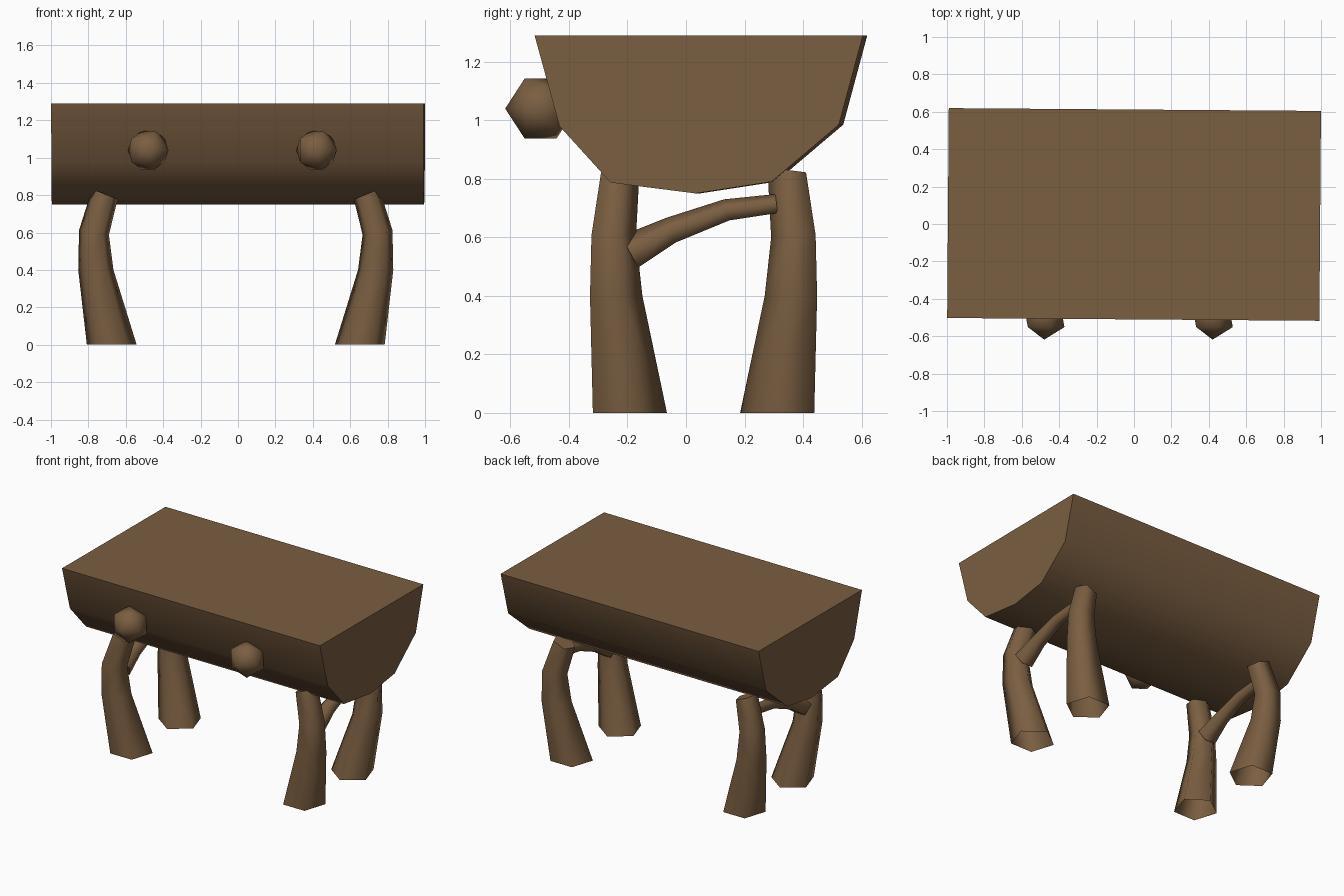
import bpy, bmesh, math
from mathutils import Matrix, Vector

if "Cube" in bpy.data.objects:
    bpy.data.objects.remove(bpy.data.objects["Cube"])

wood = bpy.data.materials.new("brown_wood")
wood.diffuse_color = (0.195, 0.112, 0.053, 1)
wood.use_nodes = True
wood.node_tree.nodes["Principled BSDF"].inputs["Base Color"].default_value = wood.diffuse_color


def finish(name, bm, angle=80):
    bmesh.ops.recalc_face_normals(bm, faces=bm.faces)
    me = bpy.data.meshes.new(name)
    bm.to_mesh(me)
    bm.free()
    ob = bpy.data.objects.new(name, me)
    bpy.context.collection.objects.link(ob)
    me.materials.append(wood)
    bpy.ops.object.select_all(action='DESELECT')
    ob.select_set(True)
    bpy.context.view_layer.objects.active = ob
    bpy.ops.object.shade_smooth_by_angle(angle=math.radians(angle))
    return ob


def loft(name, rings, caps):
    """Skin a list of closed rings; caps is (cap first, cap last)."""
    bm = bmesh.new()
    vs = [[bm.verts.new(p) for p in ring] for ring in rings]
    n = len(vs[0])
    for a, b in zip(vs, vs[1:]):
        for i in range(n):
            j = (i + 1) % n
            bm.faces.new((a[i], a[j], b[j], b[i]))
    if caps[0]:
        bm.faces.new(vs[0])
    if caps[1]:
        bm.faces.new(vs[-1])
    return finish(name, bm)


# Half log body: flat top, faceted round underside, very slightly turned
profile = [(-0.51, 1.29), (-0.425, 0.98), (-0.25, 0.787), (0.04, 0.75),
           (0.30, 0.79), (0.53, 0.985), (0.612, 1.29)]
turn = Matrix.Rotation(-0.0075, 3, 'Z')
loft("half_log", [[turn @ Vector((x, y, z)) for y, z in profile]
                  for x in (-0.995, 0.995)], (True, True))

# Four bowed five-sided legs, open at the foot, slanted at the tip
MID_X, MID_Y = -0.012, 0.06
leg_path = [(-0.675, -0.205, 0.0, 0.14, 0.0),
            (-0.760, -0.248, 0.40, 0.099, 0.0),
            (-0.770, -0.255, 0.60, 0.084, 0.15),
            (-0.712, -0.232, 0.805, 0.072, 0.4)]
for sx, xn in ((1, "left"), (-1, "right")):
    for sy, yn in ((1, "front"), (-1, "back")):
        rings = []
        for cx, cy, cz, r, slant in leg_path:
            ring = []
            for k in range(5):
                a = math.pi / 2 + k * math.tau / 5
                dx, dy = r * math.cos(a), r * math.sin(a)
                x, y = cx + dx, cy + dy
                ring.append((MID_X + sx * (x - MID_X), MID_Y + sy * (y - MID_Y),
                             cz - slant * dx))
            rings.append(ring)
        loft(f"{yn}_{xn}_leg", rings, (False, True))

# Curved branch brace joining front and back leg on each side (y, z, radius)
brace_path = [(-0.19, 0.545, 0.068), (-0.05, 0.62, 0.05),
              (0.14, 0.69, 0.041), (0.31, 0.712, 0.036)]
for sx, xn in ((1, "left"), (-1, "right")):
    cx = MID_X - sx * 0.745
    rings = []
    for i, (cy, cz, r) in enumerate(brace_path):
        p, q = brace_path[max(i - 1, 0)], brace_path[min(i + 1, 3)]
        t = Vector((0, q[0] - p[0], q[1] - p[1])).normalized()
        up = Vector((0, -t.z, t.y))
        rings.append([Vector((cx, cy, cz)) + r * (
            up * math.cos(k * math.tau / 5) + Vector((sx, 0, 0)) * math.sin(k * math.tau / 5))
            for k in range(5)])
    loft(f"{xn}_brace", rings, (True, True))

# Two faceted knobs on the front of the log
for name, x in (("left_knob", -0.48), ("right_knob", 0.42)):
    bm = bmesh.new()
    bmesh.ops.create_icosphere(
        bm, subdivisions=1, radius=0.121,
        matrix=Matrix.Translation((x, -0.497, 1.04)) @ Matrix.Rotation(math.pi / 2, 4, 'X'))
    finish(name, bm)
